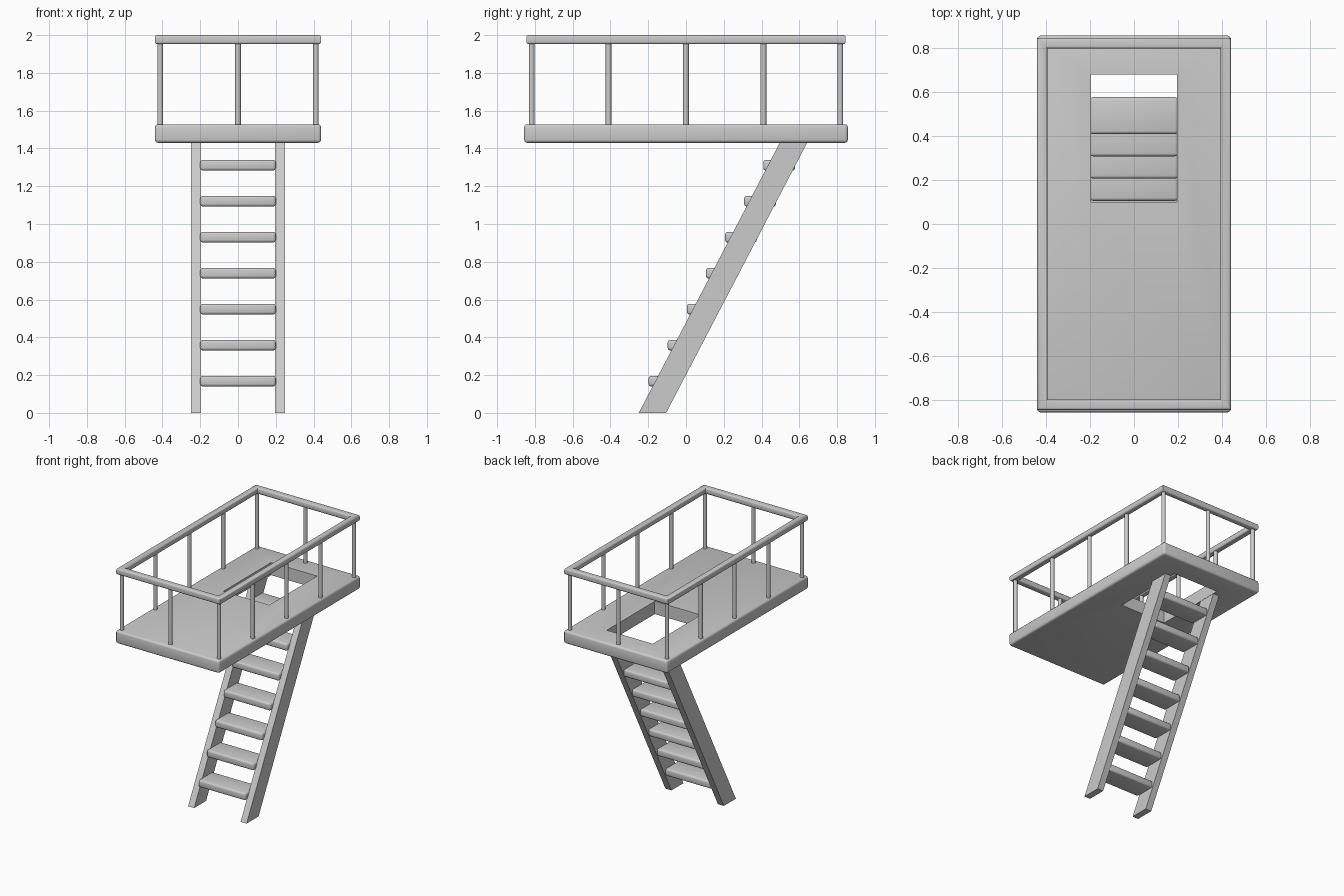
import bpy, bmesh
from math import cos, sin, pi

if "Cube" in bpy.data.objects:
    bpy.data.objects.remove(bpy.data.objects["Cube"])


def finish(name, bm, bevel=0.0):
    bmesh.ops.recalc_face_normals(bm, faces=bm.faces)
    if bevel:
        bmesh.ops.bevel(bm, geom=list(bm.edges), offset=bevel, segments=3,
                        profile=0.5, affect='EDGES')
    me = bpy.data.meshes.new(name)
    bm.to_mesh(me)
    bm.free()
    ob = bpy.data.objects.new(name, me)
    bpy.context.collection.objects.link(ob)
    return ob


def smooth(ob):
    bpy.ops.object.select_all(action='DESELECT')
    ob.select_set(True)
    bpy.context.view_layer.objects.active = ob
    bpy.ops.object.shade_smooth_by_angle(angle=0.6)


def box(name, lo, hi, bevel=0.0):
    bm = bmesh.new()
    bmesh.ops.create_cube(bm, size=1)
    for v in bm.verts:
        v.co = [l + (c + 0.5) * (h - l) for c, l, h in zip(v.co, lo, hi)]
    return finish(name, bm, bevel)


# platform with a hatch opening
deck = box("platform", (-0.44, -0.857, 1.43), (0.44, 0.857, 1.528), 0.016)
cutter = box("hatch_cutter", (-0.195, 0.10, 1.3), (0.195, 0.68, 1.7))
cutter.hide_render = True
mod = deck.modifiers.new("hatch", 'BOOLEAN')
mod.object = cutter
mod.operation = 'DIFFERENCE'
mod.solver = 'EXACT'
smooth(deck)
bpy.ops.object.modifier_apply(modifier="hatch")
bpy.data.objects.remove(cutter)
smooth(deck)

# mitred handrail: rounded square section swept around a rectangle
section = []
for k, (sx, sz) in enumerate(((1, 1), (-1, 1), (-1, -1), (1, -1))):
    for j in range(4):
        a = k * pi / 2 + j * pi / 6
        section.append((sx * 0.011 + 0.0125 * cos(a), sz * 0.0115 + 0.0125 * sin(a)))
bm = bmesh.new()
rings = [[bm.verts.new((sx * (0.417 + o), sy * (0.822 + o), 1.976 + z)) for o, z in section]
         for sx, sy in ((1, 1), (-1, 1), (-1, -1), (1, -1))]
n = len(section)
for i in range(4):
    a, b = rings[i], rings[(i + 1) % 4]
    for j in range(n):
        k = (j + 1) % n
        bm.faces.new((a[j], a[k], b[k], b[j]))
smooth(finish("handrail", bm))

# railing posts
posts = {(x, y) for x in (-0.412, 0.412) for y in (-0.817, -0.41, 0, 0.41, 0.817)}
posts |= {(0, -0.817), (0, 0.817)}
for x, y in sorted(posts):
    bpy.ops.mesh.primitive_cylinder_add(vertices=16, radius=0.015, depth=0.46,
                                        location=(x, y, 1.74))
    bpy.context.object.name = "railing_post"
    smooth(bpy.context.object)

# slanted ladder stringers, cut level at floor and platform
for s in (-1, 1):
    ob = box("stringer", (0.197, -0.25, 0), (0.248, -0.105, 1.435))
    for v in ob.data.vertices:
        v.co.y += v.co.z * 0.522
        v.co.x *= s
    if s < 0:
        ob.data.flip_normals()

# ladder treads
for i in range(7):
    z, y = 0.14 + 0.1905 * i, -0.198 + 0.1012 * i
    smooth(box("tread", (-0.2, y, z), (0.2, y + 0.168, z + 0.056), 0.014))
